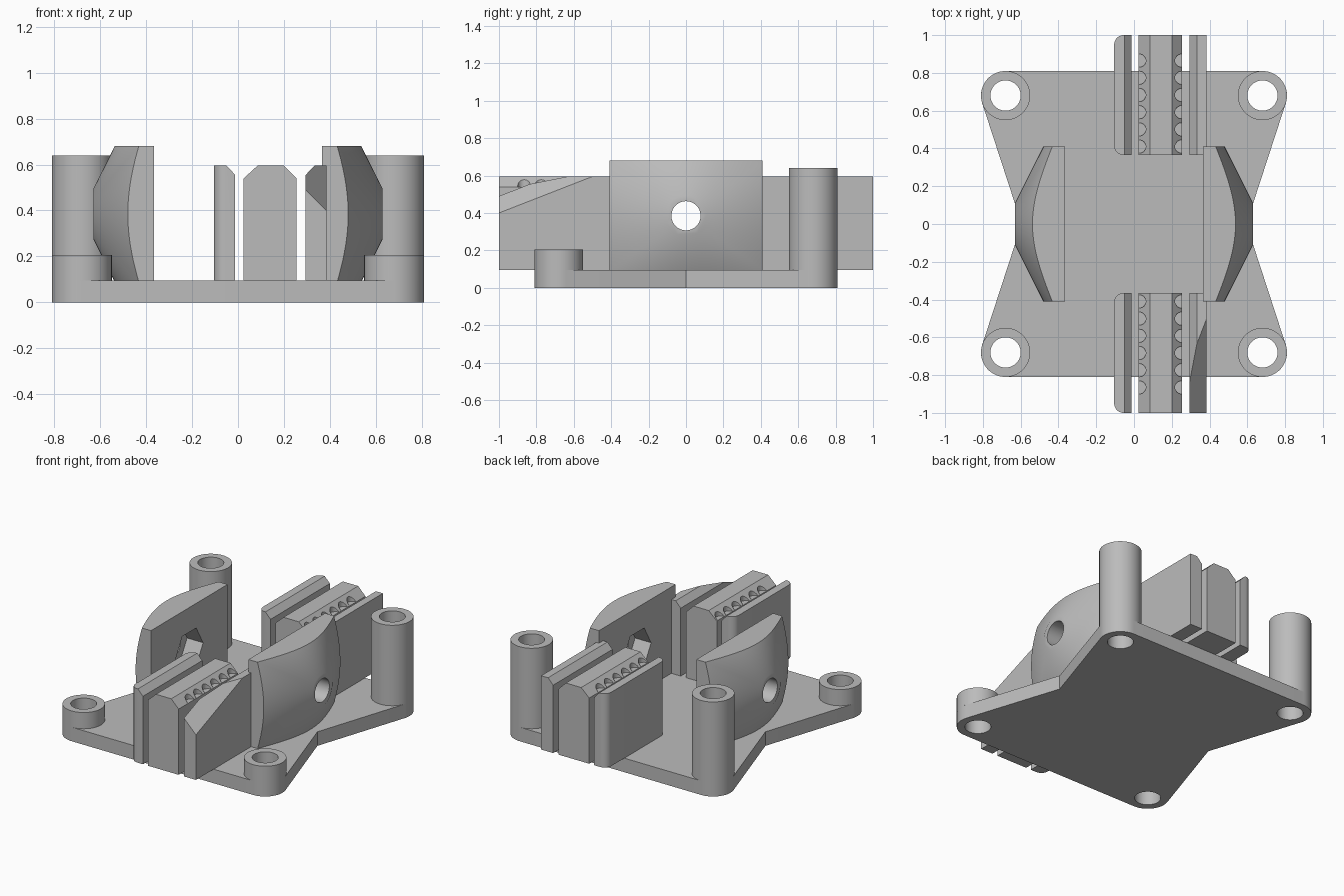
import bpy, bmesh
from math import radians, pi, sin, cos
from mathutils import Vector

if "Cube" in bpy.data.objects:
    bpy.data.objects.remove(bpy.data.objects["Cube"])

grey = bpy.data.materials.new("light grey")
grey.use_nodes = True
grey.diffuse_color = (0.5, 0.5, 0.5, 1)
grey.node_tree.nodes["Principled BSDF"].inputs["Base Color"].default_value = (0.5, 0.5, 0.5, 1)

PLATE = 0.095   # top of the base plate
TOP = 0.595     # top of the ribs
NEAR, FAR = 0.365, 1.0  # rib ends along y
AXIS = 0.385    # height of the clamp bolt


def add_object(name, bm):
    bmesh.ops.recalc_face_normals(bm, faces=bm.faces)
    mesh = bpy.data.meshes.new(name)
    bm.to_mesh(mesh)
    bm.free()
    mesh.materials.append(grey)
    obj = bpy.data.objects.new(name, mesh)
    bpy.context.collection.objects.link(obj)
    return obj


def prism(name, points, direction):
    """Extrude a closed outline of 3D points along a direction."""
    bm = bmesh.new()
    face = bm.faces.new([bm.verts.new(p) for p in points])
    ext = bmesh.ops.extrude_face_region(bm, geom=[face])
    verts = [v for v in ext["geom"] if isinstance(v, bmesh.types.BMVert)]
    bmesh.ops.translate(bm, verts=verts, vec=direction)
    return add_object(name, bm)


def cylinder(name, radius, start, end, sides=64, radius2=None):
    """Cylinder, cone or polygonal prism between two points."""
    start, end = Vector(start), Vector(end)
    axis = end - start
    bm = bmesh.new()
    bmesh.ops.create_cone(bm, cap_ends=True, segments=sides, radius1=radius,
                          radius2=radius if radius2 is None else radius2, depth=axis.length)
    matrix = axis.to_track_quat('Z', 'Y').to_matrix().to_4x4()
    matrix.translation = (start + end) / 2
    bmesh.ops.transform(bm, matrix=matrix, verts=bm.verts)
    return add_object(name, bm)


def boolean(obj, cutter, operation='DIFFERENCE'):
    mod = obj.modifiers.new("cut", 'BOOLEAN')
    mod.operation, mod.object, mod.solver = operation, cutter, 'EXACT'
    bpy.context.view_layer.objects.active = obj
    bpy.ops.object.modifier_apply(modifier=mod.name)
    bpy.data.objects.remove(cutter)


def smooth(obj):
    bpy.ops.object.select_all(action='DESELECT')
    obj.select_set(True)
    bpy.context.view_layer.objects.active = obj
    bpy.ops.object.shade_smooth_by_angle(angle=radians(30))


# Base plate: rounded corners, notched sides
C, R = 0.68, 0.13
arc = [(C + R * cos(a), C + R * sin(a))
       for a in (radians(-18 + 108 * i / 20) for i in range(21))]
right_half = [(x, -y) for x, y in reversed(arc)] + [(0.595, 0)] + arc
outline = right_half + [(-x, -y) for x, y in right_half]
plate = prism("base_plate", [(x, y, 0) for x, y in outline], (0, 0, PLATE))

# Corner posts: short in front, tall behind
for sx, side in ((-1, "right"), (1, "left")):
    for sy, end, height in ((-1, "front", 0.205), (1, "back", 0.64)):
        x, y = sx * C, sy * C
        post = cylinder(f"{end}_{side}_post", R, (x, y, PLATE), (x, y, height))
        for target in (post, plate):
            boolean(target, cylinder("hole", 0.08, (x, y, -0.1), (x, y, 1)))
        smooth(post)
smooth(plate)

# Conical clamps with a bolt hole and a hexagonal nut pocket
for sx, side in ((-1, "right"), (1, "left")):
    def at(x):
        return (sx * x, 0, AXIS)
    clamp = cylinder(f"{side}_clamp", 0.64, at(0.365), at(0.63), 96, 0.11)
    block = prism("block", [(sx * 0.3, y, z) for y, z in
                            ((-0.41, PLATE), (0.41, PLATE), (0.41, 0.68), (-0.41, 0.68))],
                  (sx * 0.5, 0, 0))
    boolean(clamp, block, 'INTERSECT')
    boolean(clamp, cylinder("bolt_hole", 0.078, at(0.3), at(0.7), 48))
    pocket = [(sx * 0.3, 0.148 * cos(i * pi / 3), AXIS + 0.148 * sin(i * pi / 3)) for i in range(6)]
    boolean(clamp, prism("nut_pocket", pocket, (sx * 0.185, 0, 0)))
    smooth(clamp)

# Rib profiles in x and z
OUTER = [(-0.105, PLATE), (-0.012, PLATE), (-0.012, 0.555), (-0.05, TOP), (-0.105, TOP)]
MIDDLE = [(0.025, PLATE), (0.255, PLATE), (0.255, 0.54), (0.2, TOP), (0.085, TOP), (0.025, 0.54)]
INNER = [(0.295, PLATE), (0.385, PLATE), (0.385, TOP), (0.333, TOP), (0.295, 0.555)]

for sy, end in ((-1, "front"), (1, "back")):
    def rib(name, profile):
        return prism(f"{end}_{name}", [(x, sy * NEAR, z) for x, z in profile],
                     (0, sy * (FAR - NEAR), 0))

    # Thin rib with rounded upright edges
    thin = rib("rounded_rib", OUTER)
    bm = bmesh.new()
    bm.from_mesh(thin.data)
    upright = [e for e in bm.edges
               if all(v.co.x < -0.1 for v in e.verts) and abs(e.verts[0].co.z - e.verts[1].co.z) > 0.1]
    bmesh.ops.bevel(bm, geom=upright, offset=0.05, segments=8, profile=0.5, affect='EDGES')
    bm.to_mesh(thin.data)
    bm.free()
    smooth(thin)

    # Thick rib with a row of round bites along both chamfers
    thick = rib("notched_rib", MIDDLE)
    for x in (0.028, 0.252):
        for i in range(6):
            y = sy * (0.41 + 0.091 * i)
            boolean(thick, cylinder("bite", 0.035, (x, y, 0.54), (x, y, 0.7), 24))
    smooth(thick)

    # Flat rib, the front one sliced by a sloping plane
    flat = rib("flat_rib", INNER)
    if sy < 0:
        bm = bmesh.new()
        bm.from_mesh(flat.data)
        cut = bmesh.ops.bisect_plane(bm, geom=bm.verts[:] + bm.edges[:] + bm.faces[:],
                                     plane_co=(0.385, -1, 0.4), plane_no=(1, -0.39, 1),
                                     clear_outer=True)
        rim = [e for e in cut["geom_cut"] if isinstance(e, bmesh.types.BMEdge)]
        bmesh.ops.contextual_create(bm, geom=rim)
        bmesh.ops.recalc_face_normals(bm, faces=bm.faces)
        bm.to_mesh(flat.data)
        bm.free()
